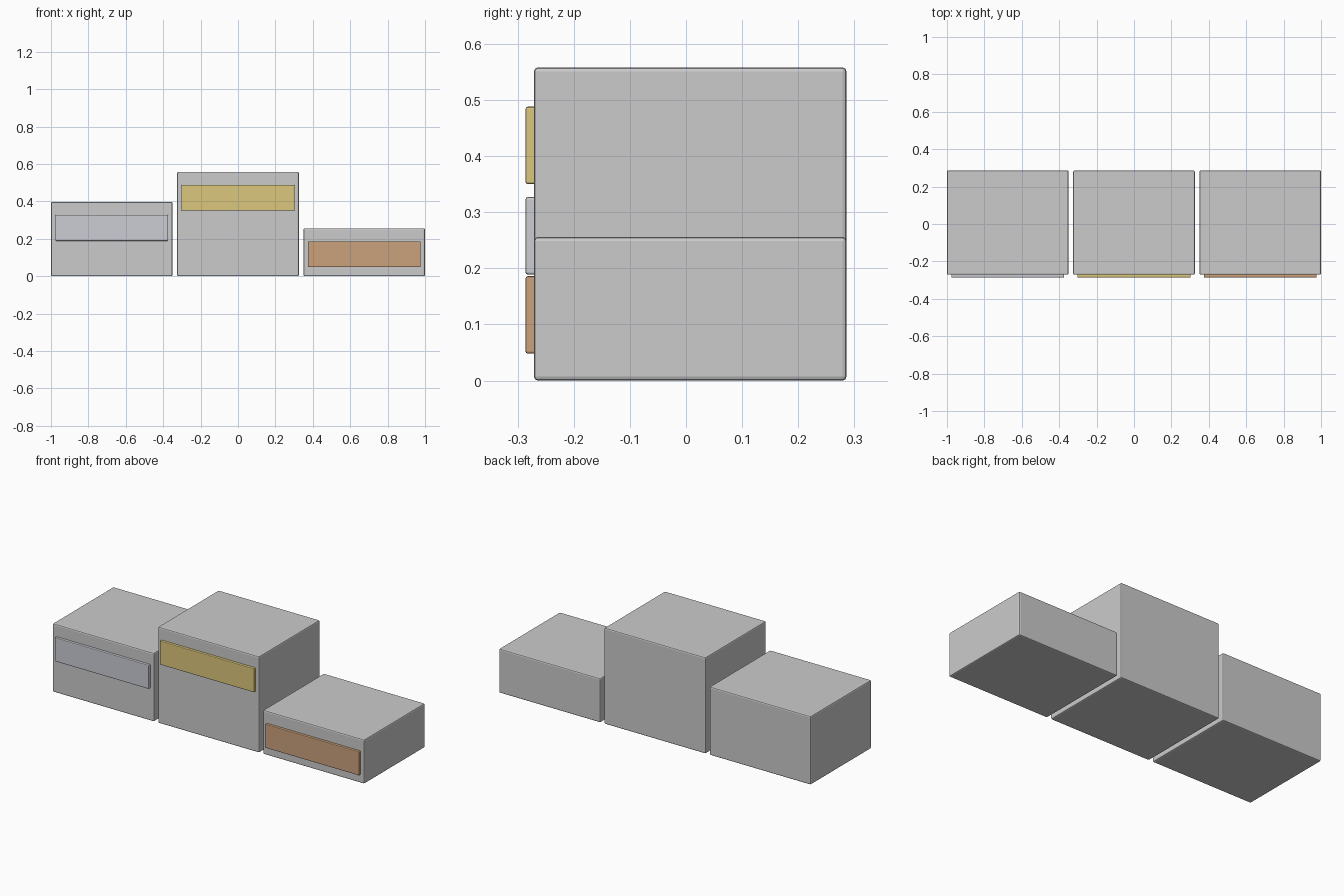
import bpy

if "Cube" in bpy.data.objects:
    bpy.data.objects.remove(bpy.data.objects["Cube"])


def box(name, lo, hi, bevel, color=None):
    """Rounded-edge box between two opposite corners."""
    centre = [(a + b) / 2 for a, b in zip(lo, hi)]
    bpy.ops.mesh.primitive_cube_add(size=1, location=centre)
    ob = bpy.context.object
    ob.name = name
    ob.scale = [b - a for a, b in zip(lo, hi)]
    bpy.ops.object.transform_apply(location=False, rotation=False, scale=True)
    mod = ob.modifiers.new("soft_edges", "BEVEL")
    mod.width = bevel
    mod.segments = 2
    if color:
        mat = bpy.data.materials.new(name + "_colour")
        mat.diffuse_color = (*color, 1)
        mat.use_nodes = True
        mat.node_tree.nodes["Principled BSDF"].inputs["Base Color"].default_value = mat.diffuse_color
        ob.data.materials.append(mat)
    return ob


FRONT, BACK = -0.271, 0.286   # block faces
HALF_BLOCK, HALF_PANEL = 0.325, 0.302

# Podium steps: place, centre x, height, front panel colour
steps = [
    ("second", -0.675, 0.397, (0.60, 0.61, 0.66)),
    ("first", 0.0, 0.558, (0.72, 0.57, 0.20)),
    ("third", 0.675, 0.256, (0.60, 0.36, 0.20)),
]

for place, x, top, color in steps:
    # Step block
    box(place + "_step", (x - HALF_BLOCK, FRONT, 0),
        (x + HALF_BLOCK, BACK, top), 0.007)
    # Front panel, half sunk into the block
    box(place + "_panel", (x - HALF_PANEL, FRONT - 0.015, top - 0.208),
        (x + HALF_PANEL, FRONT + 0.013, top - 0.07), 0.004, color)
